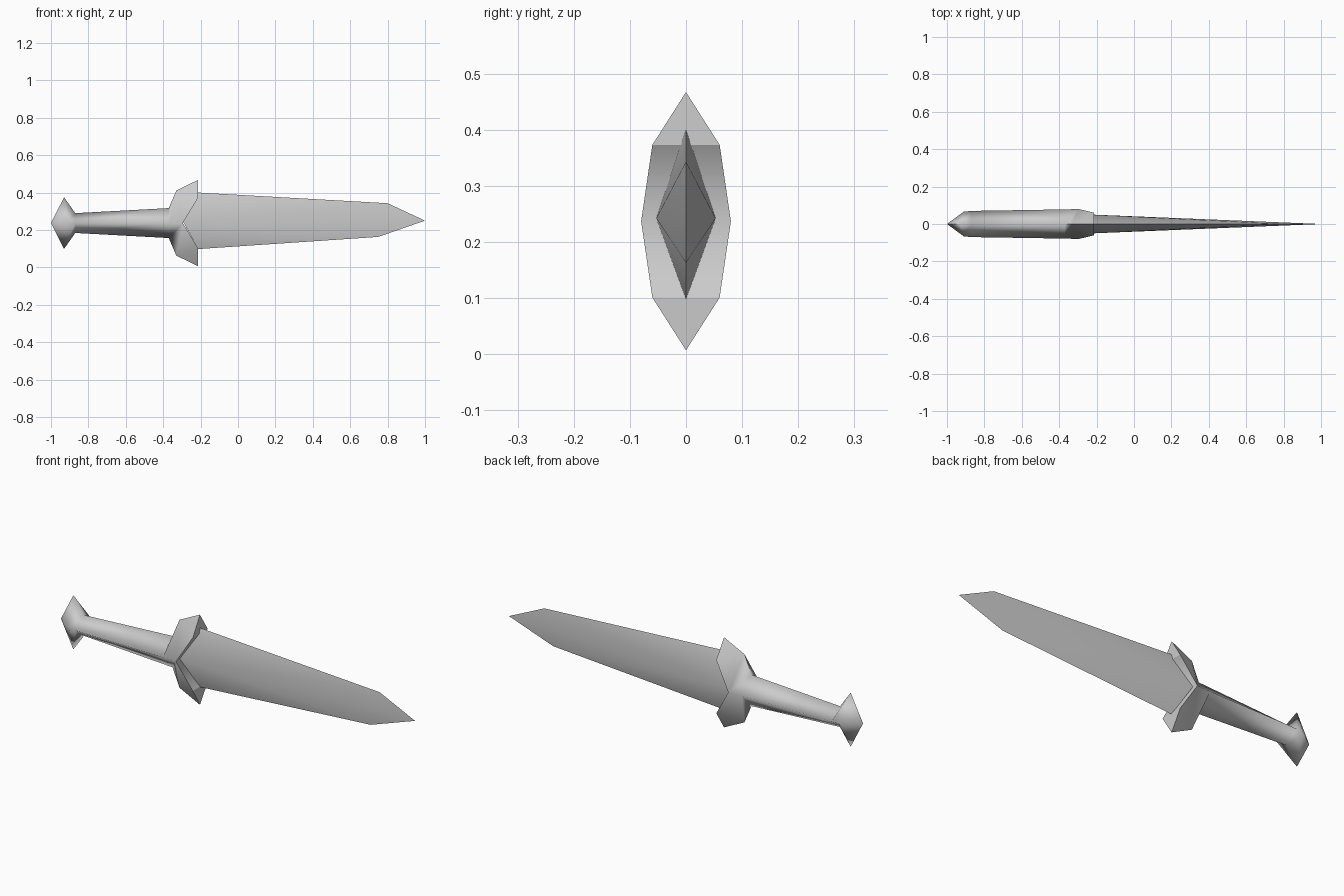
import bpy
import bmesh
from math import radians

cube = bpy.data.objects.get("Cube")
if cube:
    bpy.data.objects.remove(cube)

steel = bpy.data.materials.new("plain_grey")
steel.use_nodes = True
GREY = (0.6, 0.6, 0.6, 1)
steel.diffuse_color = GREY
steel.node_tree.nodes["Principled BSDF"].inputs["Base Color"].default_value = GREY


def diamond(bm, x_edge, x_side, top, mid, bottom, half):
    """Four-point ring: top edge, back side, bottom edge, front side."""
    points = [(x_edge, 0, top), (x_side, half, mid),
              (x_edge, 0, bottom), (x_side, -half, mid)]
    return [bm.verts.new(p) for p in points]


def bridge(bm, a, b):
    for i in range(4):
        j = (i + 1) % 4
        bm.faces.new((a[i], a[j], b[j], b[i]))


def fan(bm, tip, ring):
    for i in range(4):
        bm.faces.new((tip, ring[i], ring[(i + 1) % 4]))


def finish(bm, name, angle):
    bmesh.ops.recalc_face_normals(bm, faces=bm.faces)
    mesh = bpy.data.meshes.new(name)
    bm.to_mesh(mesh)
    bm.free()
    mesh.materials.append(steel)
    obj = bpy.data.objects.new(name, mesh)
    bpy.context.collection.objects.link(obj)
    bpy.ops.object.select_all(action="DESELECT")
    obj.select_set(True)
    bpy.context.view_layer.objects.active = obj
    bpy.ops.object.shade_smooth_by_angle(angle=radians(angle))


# Hilt: pointed pommel, tapering diamond grip and swept guard
bm = bmesh.new()
MID = 0.237
sections = [  # edge x, side x, half height, half depth
    (-0.93, -0.91, 0.138, 0.066),
    (-0.87, -0.87, 0.053, 0.07),
    (-0.37, -0.37, 0.08, 0.078),
    (-0.33, -0.295, 0.174, 0.08),
]
rings = [diamond(bm, xe, xs, MID + h, MID, MID - h, d)
         for xe, xs, h, d in sections]
fan(bm, bm.verts.new((-1, 0, MID)), rings[0])
for a, b in zip(rings, rings[1:]):
    bridge(bm, a, b)

# Guard horns, one up and one down, with the notch that seats the blade
top, back, bottom, front = rings[-1]
for sign, ridge in ((1, top), (-1, bottom)):
    tip = bm.verts.new((-0.215, 0, MID + sign * 0.23))
    s_back, s_front = [bm.verts.new((-0.213, y, MID + sign * 0.136))
                       for y in (0.06, -0.06)]
    for shoulder, side in ((s_back, back), (s_front, front)):
        bm.faces.new((ridge, tip, shoulder))
        bm.faces.new((ridge, shoulder, side))
    bm.faces.new((tip, s_back, s_front))
    bm.faces.new((s_back, s_front, front, back))
    bm.edges.get((s_back, s_front)).smooth = False
finish(bm, "hilt", 100)

# Blade: flattened diamond that thins evenly to the point
bm = bmesh.new()
base = diamond(bm, -0.213, -0.292, 0.4, 0.242, 0.098, 0.053)
point = bm.verts.new((1, 0, 0.25))
for x, z, edge in ((0.8, 0.343, base[0]), (0.75, 0.163, base[2])):
    shoulder = bm.verts.new((x, 0, z))
    for side in (base[1], base[3]):
        bm.faces.new((edge, side, shoulder))
        bm.faces.new((side, point, shoulder))
    bm.faces.new((edge, base[1], base[3]))
finish(bm, "blade", 60)
